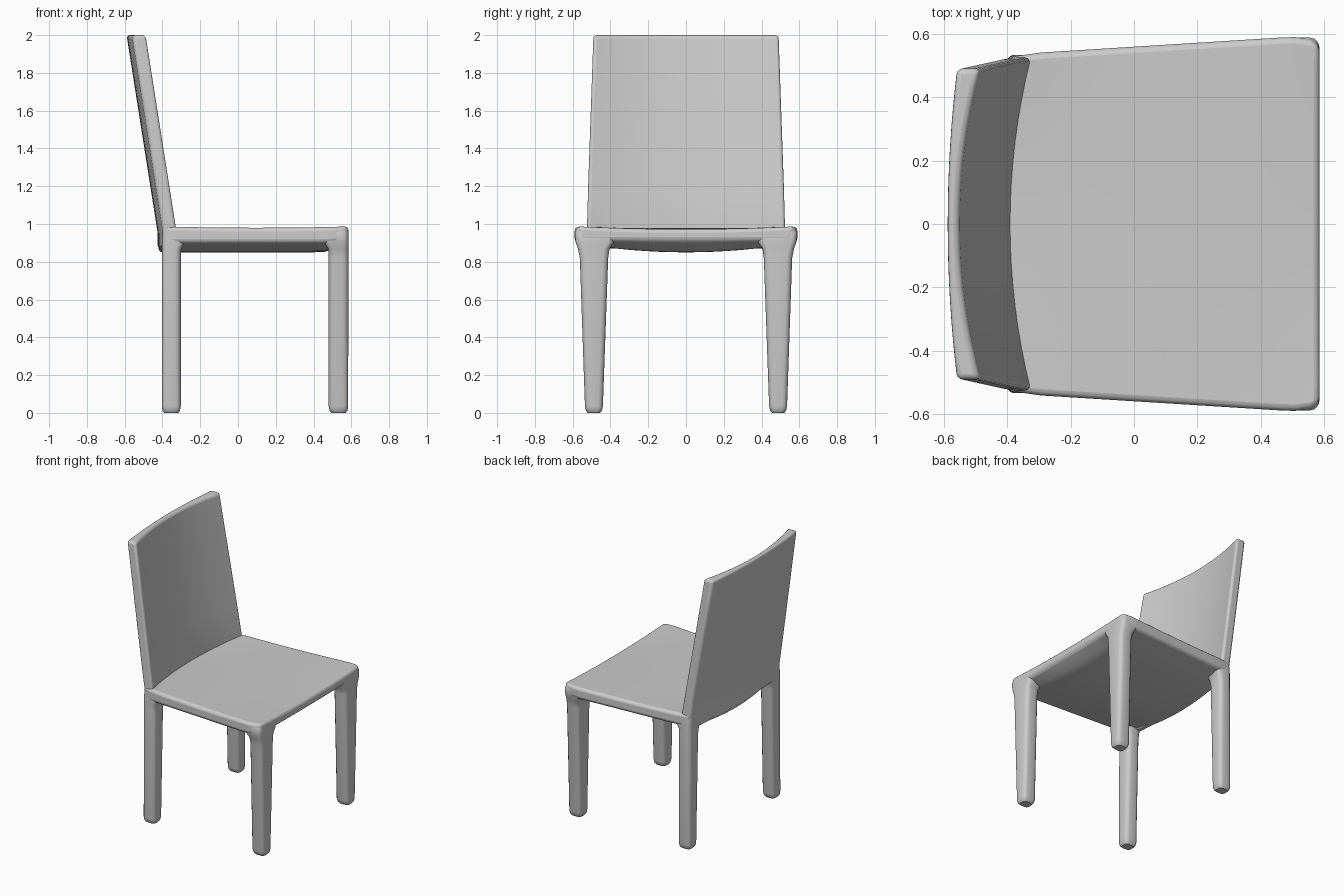
import bpy, bmesh, math

if "Cube" in bpy.data.objects:
    bpy.data.objects.remove(bpy.data.objects["Cube"])


def finish(name, bm, bevel=0.0):
    bmesh.ops.recalc_face_normals(bm, faces=bm.faces)
    me = bpy.data.meshes.new(name)
    bm.to_mesh(me)
    bm.free()
    ob = bpy.data.objects.new(name, me)
    bpy.context.collection.objects.link(ob)
    bpy.ops.object.select_all(action='DESELECT')
    ob.select_set(True)
    bpy.context.view_layer.objects.active = ob
    if bevel:
        m = ob.modifiers.new("soft_edges", 'BEVEL')
        m.width, m.segments = bevel, 3
        m.limit_method, m.angle_limit = 'ANGLE', math.radians(50)
    bpy.ops.object.shade_smooth_by_angle(angle=math.radians(40))
    return ob


def shell(name, us, vs, side_a, side_b, bevel):
    """Closed slab between two parametric surfaces."""
    bm = bmesh.new()
    grids = [[[bm.verts.new(f(u, v)) for v in vs] for u in us] for f in (side_a, side_b)]
    a, b = grids
    nu, nv = len(us), len(vs)
    for g in grids:
        for i in range(nu - 1):
            for j in range(nv - 1):
                bm.faces.new((g[i][j], g[i + 1][j], g[i + 1][j + 1], g[i][j + 1]))
    rim = [(i, 0) for i in range(nu)] + [(nu - 1, j) for j in range(1, nv)]
    rim += [(i, nv - 1) for i in range(nu - 2, -1, -1)] + [(0, j) for j in range(nv - 2, 0, -1)]
    for (i, j), (k, l) in zip(rim, rim[1:] + rim[:1]):
        bm.faces.new((a[i][j], a[k][l], b[k][l], b[i][j]))
    return finish(name, bm, bevel)


def interp(x, pts):
    for (x0, y0), (x1, y1) in zip(pts, pts[1:]):
        if x <= x1:
            return y0 + (y1 - y0) * max(0, x - x0) / (x1 - x0)
    return pts[-1][1]


# Seat: slightly dished top, belly-shaped underside
def seat_xy(u, v):
    back = -0.42 + 0.03 * v * v
    x = back + (0.585 - back) * u
    w = interp(x, [(-0.40, 0.525), (-0.3, 0.54), (0.5, 0.59), (0.555, 0.583), (0.585, 0.565)])
    return x, v * w


def seat_top(u, v):
    x, y = seat_xy(u, v)
    return x, y, 0.972 + 0.016 * v * v * abs(2 * u - 1) ** 2 + 0.008 * (1 - (2 * u - 1) ** 2)


def seat_bottom(u, v):
    x, y = seat_xy(u, v)
    belly = 0.85 + 0.05 * v * v
    rise = interp(x, [(0.45, 0), (0.5, 0.25), (0.585, 1)])
    return x, y, belly + (0.912 - belly) * rise


SEAT_U = [0, 0.1, 0.2, 0.35, 0.5, 0.65, 0.8, 0.87, 0.92, 0.97, 1]
V = [-1 + i / 8 for i in range(17)]
shell("seat", SEAT_U, V, seat_top, seat_bottom, 0.02)


# Backrest: leaning panel bowed backwards
def back_point(z, v, x_mid, x_bow):
    lean = -0.165 * max(0, z - 0.95) / 1.05
    w = interp(z, [(0.87, 0.525), (1.0, 0.525), (2.0, 0.49)])
    return x_mid + x_bow * v * v + lean, v * w, z


shell("backrest", [0.87, 0.95, 1.2, 1.6, 2.0], V,
      lambda z, v: back_point(z, v, -0.387, 0.067),
      lambda z, v: back_point(z, v, -0.425, 0.03), 0.018)


# Legs: lofted rounded rectangles
def leg(name, sections, side):
    bm = bmesh.new()
    rings = []
    for z, x0, x1, y0, y1, r in sections:
        ring = []
        for cx, cy, start in ((x1 - r, y1 - r, 0), (x0 + r, y1 - r, 90),
                              (x0 + r, y0 + r, 180), (x1 - r, y0 + r, 270)):
            for k in range(4):
                t = math.radians(start + k * 30)
                ring.append(bm.verts.new((cx + r * math.cos(t), side * (cy + r * math.sin(t)), z)))
        rings.append(ring)
    for a, b in zip(rings, rings[1:]):
        for i in range(16):
            j = (i + 1) % 16
            bm.faces.new((a[i], a[j], b[j], b[i]))
    bm.faces.new(rings[0])
    bm.faces.new(rings[-1])
    return finish(name, bm)


FRONT = [(0, 0.495, 0.57, 0.455, 0.52, 0.02), (0.012, 0.485, 0.58, 0.445, 0.53, 0.025),
         (0.035, 0.48, 0.583, 0.44, 0.535, 0.025), (0.82, 0.48, 0.585, 0.412, 0.562, 0.03),
         (0.87, 0.477, 0.585, 0.405, 0.572, 0.03), (0.905, 0.455, 0.585, 0.38, 0.585, 0.03),
         (0.955, 0.455, 0.583, 0.38, 0.588, 0.03), (0.975, 0.46, 0.575, 0.39, 0.578, 0.03)]
BACK = [(0, -0.39, -0.315, 0.455, 0.52, 0.02), (0.012, -0.4, -0.307, 0.445, 0.53, 0.025),
        (0.035, -0.403, -0.303, 0.44, 0.533, 0.025), (0.82, -0.403, -0.303, 0.415, 0.533, 0.03),
        (0.87, -0.403, -0.3, 0.405, 0.533, 0.03), (0.905, -0.403, -0.28, 0.38, 0.533, 0.03),
        (0.965, -0.4, -0.28, 0.38, 0.53, 0.03)]
for label, s in (("left", -1), ("right", 1)):
    leg("front_leg_" + label, FRONT, s)
    leg("back_leg_" + label, BACK, s)
